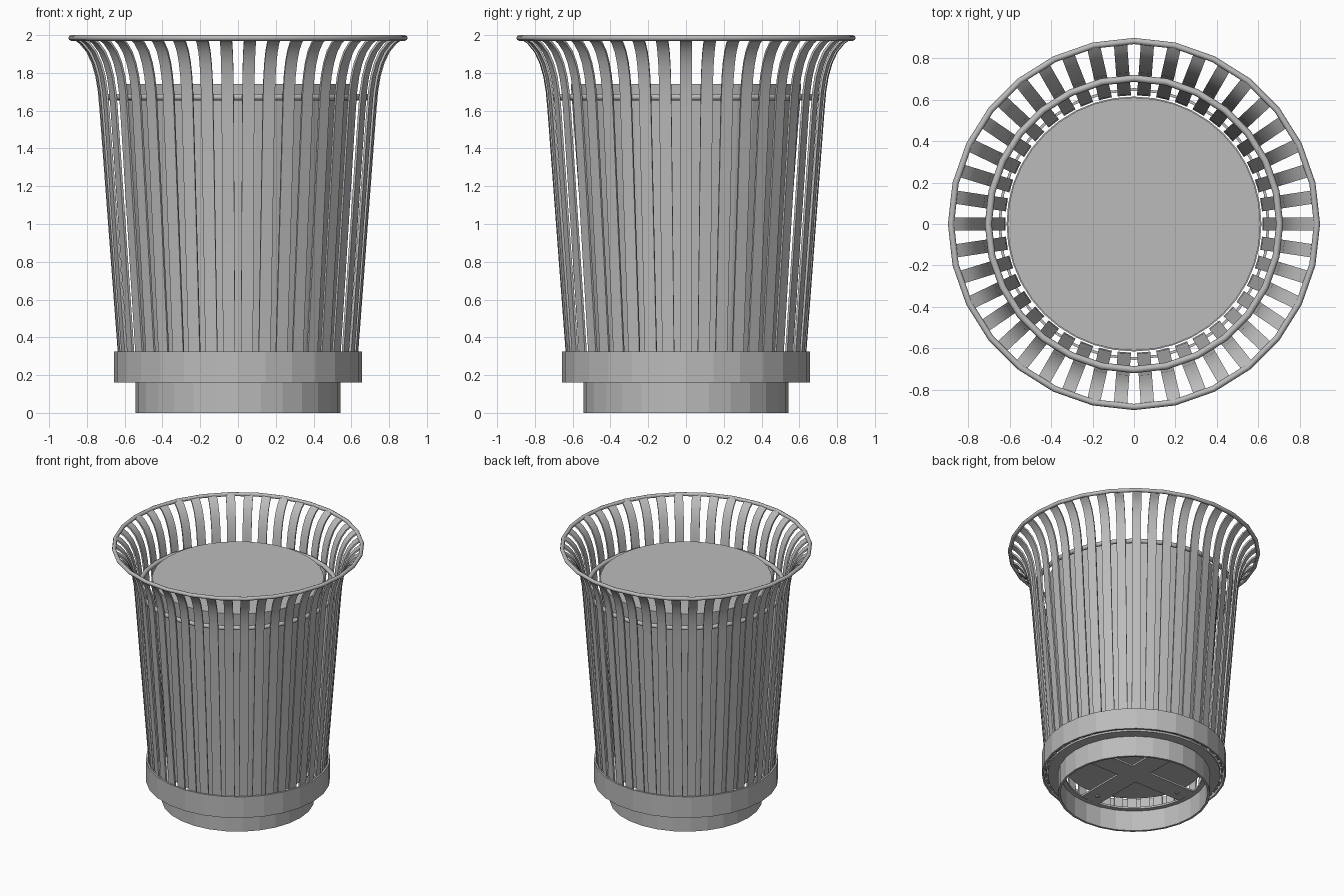
import bpy, bmesh
from math import sin, cos, pi, radians
from mathutils import Matrix, Vector

cube = bpy.data.objects.get("Cube")
if cube:
    bpy.data.objects.remove(cube)

metal = bpy.data.materials.new("grey_metal")
metal.use_nodes = True
grey = (0.5, 0.5, 0.5, 1)
metal.diffuse_color = grey
metal.node_tree.nodes["Principled BSDF"].inputs["Base Color"].default_value = grey


def finish(name, bm, smooth=None):
    bmesh.ops.recalc_face_normals(bm, faces=bm.faces)
    mesh = bpy.data.meshes.new(name)
    bm.to_mesh(mesh)
    bm.free()
    mesh.materials.append(metal)
    obj = bpy.data.objects.new(name, mesh)
    bpy.context.collection.objects.link(obj)
    if smooth:
        bpy.ops.object.select_all(action="DESELECT")
        obj.select_set(True)
        bpy.context.view_layer.objects.active = obj
        bpy.ops.object.shade_smooth_by_angle(angle=radians(smooth))
    return obj


def lathe(name, profile, sides, smooth=None):
    """Revolve a closed (radius, height) loop around z."""
    bm = bmesh.new()
    rings = []
    for i in range(sides):
        a = 2 * pi * i / sides
        rings.append([bm.verts.new((r * cos(a), r * sin(a), z)) for r, z in profile])
    n = len(profile)
    for i in range(sides):
        a, b = rings[i], rings[(i + 1) % sides]
        for j in range(n):
            k = (j + 1) % n
            bm.faces.new((a[j], b[j], b[k], a[k]))
    return finish(name, bm, smooth)


def hoop(name, radius, z, tube, sides):
    loop = [(radius + tube * cos(pi * i / 4), z + tube * sin(pi * i / 4)) for i in range(8)]
    return lathe(name, loop, sides, smooth=50)


def band(name, r_in, r_out, z0, z1, sides):
    return lathe(name, [(r_in, z0), (r_out, z0), (r_out, z1), (r_in, z1)], sides)


# Base ring, lower band and the two hoops
band("base_ring", 0.525, 0.542, 0, 0.17, 28)
band("lower_band", 0.643, 0.656, 0.16, 0.325, 28)
hoop("top_rim", 0.883, 1.985, 0.015, 28)
hoop("inner_hoop", 0.703, 1.672, 0.017, 28)

# Tapered closed drum inside
bm = bmesh.new()
bmesh.ops.create_cone(bm, cap_ends=True, segments=40, radius1=0.5, radius2=0.61,
                      depth=1.49, matrix=Matrix.Translation((0, 0, 0.995)))
finish("inner_drum", bm)

# Floor: outer annulus, crossed arms and bolts
band("floor_ring", 0.49, 0.615, 0.16, 0.175, 40)
bm = bmesh.new()
for turn in (0, pi / 2):
    bmesh.ops.create_cube(bm, size=1, matrix=Matrix.Rotation(turn, 4, "Z")
                          @ Matrix.Translation((0, 0, 0.1675))
                          @ Matrix.Diagonal((1.0, 0.16, 0.014, 1)))
finish("floor_cross", bm)
bm = bmesh.new()
for i in range(4):
    a = i * pi / 2
    bmesh.ops.create_cone(bm, cap_ends=True, segments=8, radius1=0.015, radius2=0.015,
                          depth=0.012, matrix=Matrix.Translation((0.4 * cos(a), 0.4 * sin(a), 0.157)))
finish("floor_bolts", bm)

# Flared slats: one swept strip repeated around the axis
path = [(0.632, 0.17), (0.637, 0.325), (0.733, 1.6), (0.742, 1.7), (0.755, 1.78),
        (0.775, 1.85), (0.803, 1.91), (0.84, 1.955), (0.884, 1.985)]
points = [Vector(p) for p in path]
thick, half, count = 0.012, 0.032, 42
bm = bmesh.new()
for i in range(count):
    spin = Matrix.Rotation(2 * pi * i / count, 3, "Z")
    sections = []
    for j, p in enumerate(points):
        along = (points[min(j + 1, len(points) - 1)] - points[max(j - 1, 0)]).normalized()
        inner = p + Vector((-along.y, along.x)) * thick
        corners = [(p.x, -half, p.y), (p.x, half, p.y),
                   (inner.x, half, inner.y), (inner.x, -half, inner.y)]
        sections.append([bm.verts.new(spin @ Vector(c)) for c in corners])
    for a, b in zip(sections, sections[1:]):
        for k in range(4):
            m = (k + 1) % 4
            bm.faces.new((a[k], a[m], b[m], b[k]))
    bm.faces.new(sections[0])
    bm.faces.new(sections[-1])
finish("slats", bm, smooth=30)
